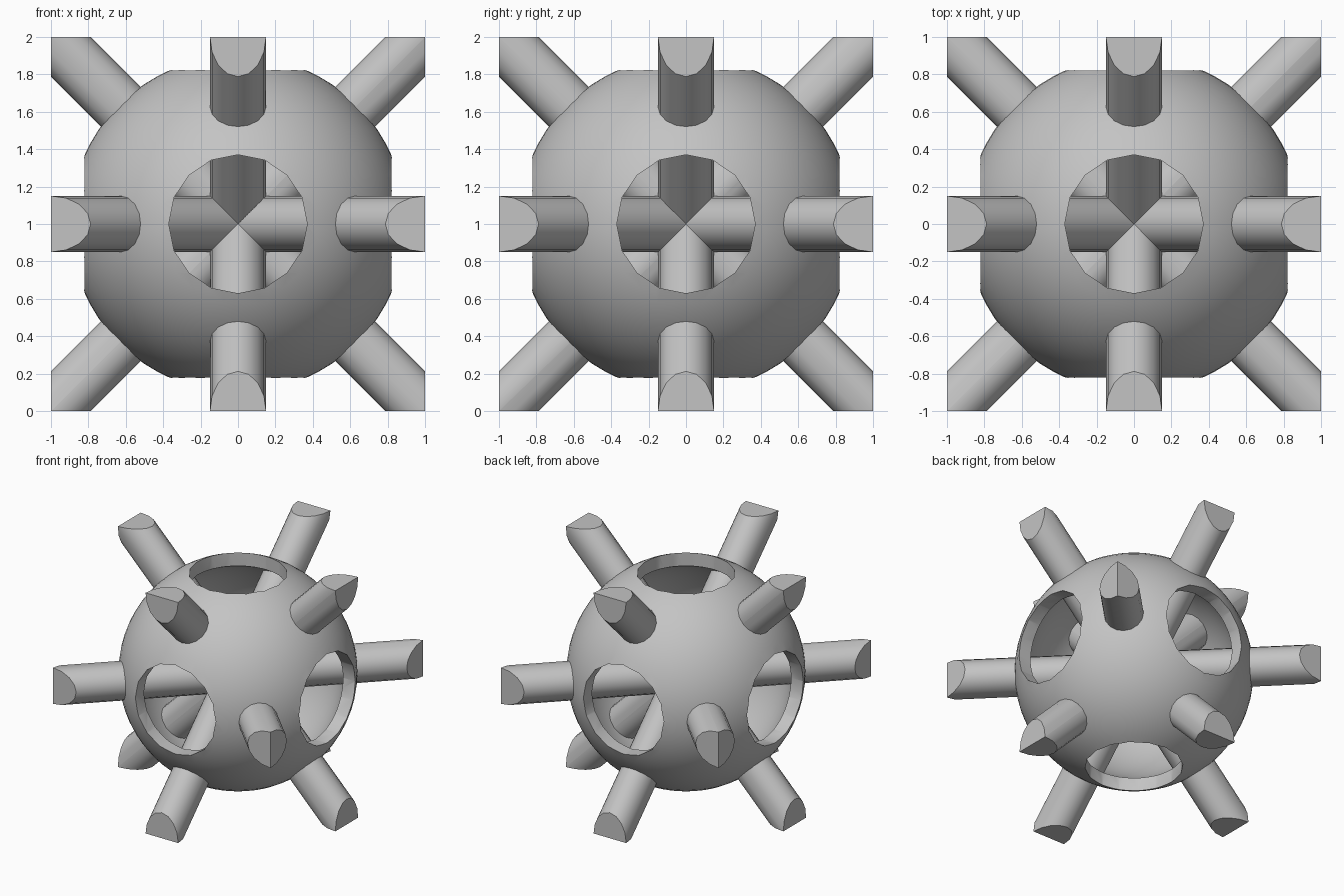
import bpy
import bmesh
import math
from mathutils import Vector

OUTER, INNER = 0.9, 0.8      # shell radii
HOLE, ROD = 0.37, 0.15       # hole and rod radii
CENTRE = Vector((0, 0, 1))
AXES = [Vector((1, 0, 0)), Vector((0, 1, 0)), Vector((0, 0, 1))]

if "Cube" in bpy.data.objects:
    bpy.data.objects.remove(bpy.data.objects["Cube"])

grey = bpy.data.materials.new("light grey")
grey.use_nodes = True
colour = (0.55, 0.55, 0.55, 1)
grey.diffuse_color = colour
grey.node_tree.nodes["Principled BSDF"].inputs["Base Color"].default_value = colour


def make_object(name, bm):
    mesh = bpy.data.meshes.new(name)
    bm.to_mesh(mesh)
    bm.free()
    mesh.materials.append(grey)
    obj = bpy.data.objects.new(name, mesh)
    obj.location = CENTRE
    bpy.context.collection.objects.link(obj)
    return obj


def select(obj):
    bpy.ops.object.select_all(action='DESELECT')
    obj.select_set(True)
    bpy.context.view_layer.objects.active = obj


def cylinder(direction, radius, depth, sides):
    bm = bmesh.new()
    bmesh.ops.create_cone(bm, cap_ends=True, segments=sides, radius1=radius,
                          radius2=radius, depth=depth,
                          matrix=direction.to_track_quat('Z', 'Y').to_matrix().to_4x4())
    return bm


def smooth(obj):
    select(obj)
    bpy.ops.object.shade_smooth_by_angle(angle=math.radians(30))


# Hollow ball: outer skin plus an inward-facing inner skin
bm = bmesh.new()
bmesh.ops.create_uvsphere(bm, u_segments=64, v_segments=32, radius=INNER)
bmesh.ops.reverse_faces(bm, faces=bm.faces[:])
bmesh.ops.create_uvsphere(bm, u_segments=64, v_segments=32, radius=OUTER)
shell = make_object("hollow_ball", bm)

# Round holes bored right through along each axis
for axis in AXES:
    cutter = make_object("hole_cutter", cylinder(axis, HOLE, 3, 16))
    cutter.hide_render = True
    select(shell)
    cut = shell.modifiers.new("hole", 'BOOLEAN')
    cut.operation = 'DIFFERENCE'
    cut.solver = 'EXACT'
    cut.object = cutter
    bpy.ops.object.modifier_apply(modifier=cut.name)
    bpy.data.objects.remove(cutter)
smooth(shell)

# Six rods through the middle, their ends trimmed to wedges by the bounding cube
for i in range(3):
    for sign in (1, -1):
        a, b = AXES[i], AXES[(i + 1) % 3] * sign
        bm = cylinder((a + b).normalized(), ROD, 4, 16)
        for normal in (a, -a, b, -b):
            cut = bmesh.ops.bisect_plane(bm, geom=bm.verts[:] + bm.edges[:] + bm.faces[:],
                                         plane_co=normal, plane_no=normal, clear_outer=True)
            rim = [e for e in cut["geom_cut"] if isinstance(e, bmesh.types.BMEdge)]
            bmesh.ops.contextual_create(bm, geom=rim)
        bmesh.ops.recalc_face_normals(bm, faces=bm.faces[:])
        smooth(make_object("cross_rod", bm))
